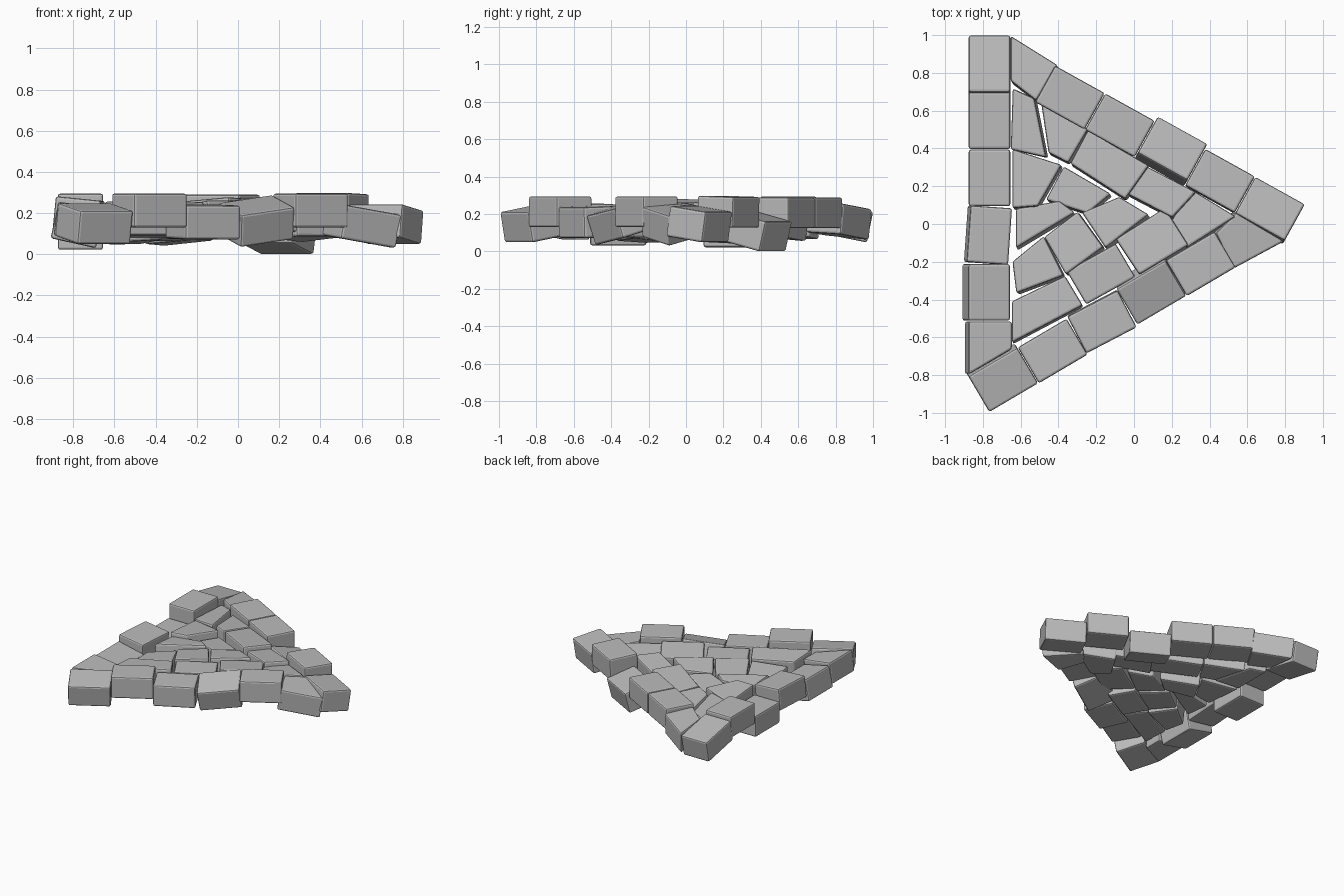
import bpy
import bmesh
from math import radians
from mathutils import Matrix, Vector

default_cube = bpy.data.objects.get("Cube")
if default_cube:
    bpy.data.objects.remove(default_cube, do_unlink=True)

# Single weathered grey stone colour
GREY = (0.5, 0.5, 0.5, 1)
stone_grey = bpy.data.materials.new("stone_grey")
stone_grey.use_nodes = True
stone_grey.diffuse_color = GREY
shader = stone_grey.node_tree.nodes["Principled BSDF"]
shader.inputs["Base Color"].default_value = GREY
shader.inputs["Roughness"].default_value = 0.9

THICKNESS = 0.165
LENGTH, PITCH, DEPTH = 0.3, 0.303, 0.22
FIT = 1.04


def stone(name, outline, height, slope):
    """Tilted slab: the outline is its top face, extruded down its normal."""
    centre = sum(outline, Vector((0, 0))) / len(outline)
    normal = Vector((-slope.x, -slope.y, 1)).normalized()
    bm = bmesh.new()
    corners = []
    for point in outline:
        rise = slope.dot(point - centre)
        corners.append(bm.verts.new((point.x, point.y, height + rise)))
    top = bm.faces.new(corners)
    extruded = bmesh.ops.extrude_face_region(bm, geom=[top], use_keep_orig=True)
    lower = [v for v in extruded["geom"] if isinstance(v, bmesh.types.BMVert)]
    bmesh.ops.translate(bm, verts=lower, vec=normal * -THICKNESS)
    bmesh.ops.recalc_face_normals(bm, faces=bm.faces)

    # Softly chipped edges
    bmesh.ops.bevel(bm, geom=bm.edges[:], offset=0.012, segments=2,
                    profile=0.5, affect="EDGES", clamp_overlap=True)
    mesh = bpy.data.meshes.new(name)
    bm.to_mesh(mesh)
    bm.free()
    mesh.materials.append(stone_grey)
    slab = bpy.data.objects.new(name, mesh)
    bpy.context.collection.objects.link(slab)


def edge_row(name, start, heading, blocks):
    """Equal blocks: height, slope along, slope inward, twist, inward shift."""
    turn = Matrix.Rotation(radians(heading), 2)
    for index, (height, along, inward, twist, shift) in enumerate(blocks):
        middle = Vector((index * PITCH + LENGTH / 2, DEPTH / 2 + shift))
        half = Vector((LENGTH, DEPTH)) / 2
        spin = Matrix.Rotation(radians(twist), 2)
        outline = []
        for sx, sy in ((-1, -1), (1, -1), (1, 1), (-1, 1)):
            local = middle + spin @ Vector((sx * half.x, sy * half.y))
            outline.append(Vector(start) + turn @ local)
        slope = turn @ Vector((along, inward))
        stone(f"{name}_{index + 1}", outline, height, slope)


def fitted_stones(name, stones):
    """Hand-cut stones: four plan corners, then height and x, y slopes."""
    for index, (a, b, c, d, height, slope) in enumerate(stones):
        outline = [Vector(corner) for corner in (a, b, c, d)]
        centre = sum(outline, Vector((0, 0))) / len(outline)
        outline = [centre + (corner - centre) * FIT for corner in outline]
        stone(f"{name}_{index + 1}", outline, height, Vector(slope))


# Three straight border rows around the triangle
edge_row("left_edge_block", (-.875, 1), -90, [
    (.24, .2, 0, 0, 0), (.295, 0, 0, 0, 0), (.187, 0, 0, 0, 0),
    (.27, 0, -.1, -4, 0), (.215, 0, -.22, 0, 0)])
edge_row("front_edge_block", (-.765, -.997), 30.5, [
    (.23, 0, .18, 0, 0), (.295, 0, 0, 0, 0), (.24, 0, .03, -3, 0),
    (.24, .13, .28, 0, 0), (.295, 0, 0, 0, 0)])
edge_row("back_edge_block", (.905, .105), 151, [
    (.228, 0, .15, 0, 0), (.295, 0, .03, 0, 0), (.187, 0, .25, 0, -.03),
    (.29, 0, 0, 0, 0), (.29, 0, 0, 0, 0)])

# Wedges closing the three corners
fitted_stones("corner_wedge", [
    ((-.87, -.52), (-.65, -.52), (-.65, -.66), (-.87, -.79), .24, (-.13, 0)),
    ((.44, -.05), (.55, .06), (.79, -.09), (.53, -.23), .23, (-.18, 0)),
    ((-.65, .99), (-.41, .84), (-.52, .66), (-.65, .76), .25, (.06, -.1))])

# Infill stones, laid in courses from the back edge to the front edge
fitted_stones("back_course_stone", [
    ((-.64, .71), (-.53, .66), (-.47, .36), (-.65, .4), .24, (.08, -.03)),
    ((-.49, .65), (-.25, .5), (-.35, .33), (-.45, .38), .24, (.06, -.08)),
    ((-.24, .49), (.07, .31), (-.05, .14), (-.33, .32), .26, (.04, -.08)),
    ((.07, .3), (.32, .17), (.2, .04), (-.03, .16), .25, (.05, -.09)),
    ((.3, .18), (.53, .04), (.28, -.12), (.18, -.02), .24, (.06, -.1))])
fitted_stones("middle_course_stone", [
    ((-.64, .39), (-.39, .31), (-.51, .1), (-.64, .09), .25, (.06, -.08)),
    ((-.37, .3), (-.13, .16), (-.25, .06), (-.46, .13), .22, (.06, -.08)),
    ((-.27, .06), (-.08, .14), (.07, .05), (-.15, -.12), .25, (.08, -.1)),
    ((-.09, -.08), (.16, .08), (.28, -.11), (.03, -.26), .26, (.06, -.1))])
fitted_stones("front_course_stone", [
    ((-.62, .08), (-.4, .12), (-.32, .06), (-.62, -.12), .24, (.05, -.09)),
    ((-.3, .06), (-.17, -.12), (-.36, -.26), (-.47, -.07), .24, (.08, -.08)),
    ((-.64, -.2), (-.48, -.07), (-.38, -.27), (-.62, -.36), .22, (.08, -.06)),
    ((-.35, -.25), (-.1, -.11), (0, -.28), (-.25, -.42), .24, (0, 0)),
    ((-.64, -.41), (-.37, -.28), (-.28, -.43), (-.64, -.62), .25, (.03, -.06))])
